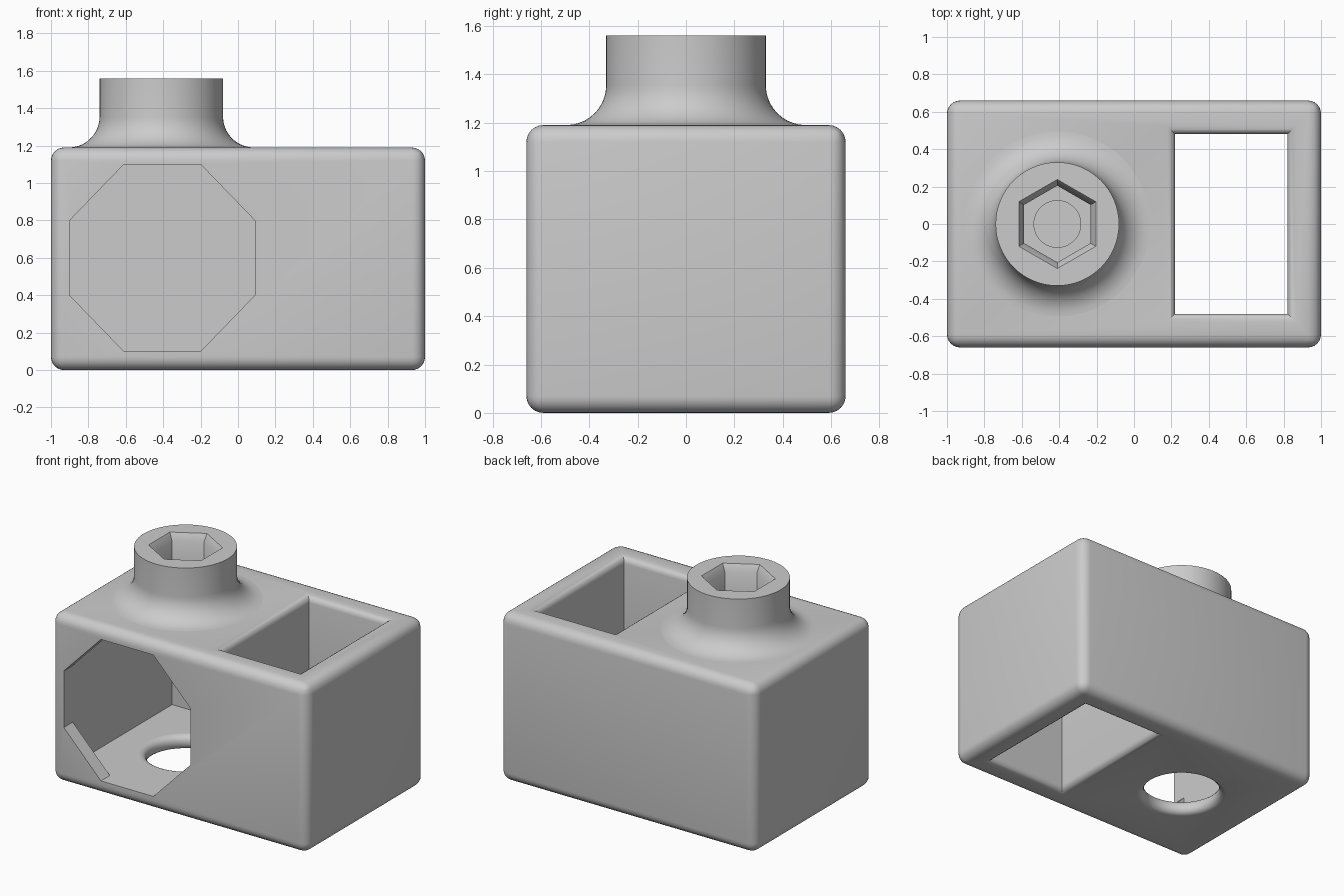
import bpy, bmesh, math
from mathutils import Matrix, Vector

if "Cube" in bpy.data.objects:
    bpy.data.objects.remove(bpy.data.objects["Cube"], do_unlink=True)

grey = bpy.data.materials.new("plain grey")
grey.use_nodes = True
grey.diffuse_color = (0.6, 0.6, 0.6, 1)
grey.node_tree.nodes["Principled BSDF"].inputs["Base Color"].default_value = (0.6, 0.6, 0.6, 1)

AXIS_X = -0.41   # shared axis of neck, socket and drain hole
HEIGHT = 1.19


def finish(bm, name):
    bmesh.ops.recalc_face_normals(bm, faces=bm.faces[:])
    mesh = bpy.data.meshes.new(name)
    bm.to_mesh(mesh)
    bm.free()
    mesh.materials.append(grey)
    obj = bpy.data.objects.new(name, mesh)
    bpy.context.collection.objects.link(obj)
    return obj


def box(name, low, high):
    low, high = Vector(low), Vector(high)
    bm = bmesh.new()
    place = Matrix.Translation((low + high) / 2) @ Matrix.Diagonal((*(high - low), 1))
    bmesh.ops.create_cube(bm, size=1, matrix=place)
    return finish(bm, name)


def loft(name, rings):
    """Closed solid through matching rings of points."""
    bm = bmesh.new()
    loops = [[bm.verts.new(p) for p in ring] for ring in rings]
    n = len(loops[0])
    for a, b in zip(loops, loops[1:]):
        for i in range(n):
            j = (i + 1) % n
            bm.faces.new((a[i], a[j], b[j], b[i]))
    bm.faces.new(loops[0])
    bm.faces.new(loops[-1])
    return finish(bm, name)


def lathe(name, profile, sides=64, turn=0.0):
    """Solid of (radius, z) points around the shared axis."""
    angles = [turn + math.tau * i / sides for i in range(sides)]
    return loft(name, [[(AXIS_X + r * math.cos(a), r * math.sin(a), z) for a in angles]
                       for r, z in profile])


def cut(target, cutter):
    cutter.hide_render = True
    mod = target.modifiers.new("cut", "BOOLEAN")
    mod.operation, mod.solver, mod.object = "DIFFERENCE", "EXACT", cutter
    bpy.context.view_layer.objects.active = target
    bpy.ops.object.modifier_apply(modifier=mod.name)
    bpy.data.objects.remove(cutter, do_unlink=True)


def smooth(obj, degrees):
    bpy.ops.object.select_all(action="DESELECT")
    obj.select_set(True)
    bpy.context.view_layer.objects.active = obj
    bpy.ops.object.shade_smooth_by_angle(angle=math.radians(degrees))


def arc(r, z, radius, start, end, steps=10):
    """Arc points (r, z) about a centre, angles in degrees."""
    span = [math.radians(start + (end - start) * i / steps) for i in range(steps + 1)]
    return [(r + radius * math.cos(t), z + radius * math.sin(t)) for t in span]


# Block with a window straight through it
block = box("block", (-1, -0.66, 0), (1, 0.66, HEIGHT))
cut(block, box("window_cutter", (0.22, -0.48, -1), (0.82, 0.48, 2)))

# Round the window rims and the outer edges
bm = bmesh.new()
bm.from_mesh(block.data)


def on_window(edge):
    return all(abs(v.co.x) < 0.9 for v in edge.verts)


def is_rim(edge):
    return on_window(edge) and abs(edge.verts[0].co.z - edge.verts[1].co.z) < 0.01


def is_outer(edge):
    return (not any(abs(v.co.x) < 0.9 for v in edge.verts)
            and len(edge.link_faces) == 2 and edge.calc_face_angle(0) > 1)


for rule, width, steps in ((is_rim, 0.045, 4), (is_outer, 0.07, 6)):
    bmesh.ops.bevel(bm, geom=[e for e in bm.edges if rule(e) and e.calc_face_angle(0) > 1],
                    offset=width, segments=steps, profile=0.5, affect="EDGES")
bm.to_mesh(block.data)
bm.free()

# Chamber with an octagonal opening in the front wall
cut(block, box("chamber_cutter", (-0.9, -0.56, 0.1), (0.09, 0.55, 1.1)))
octagon = [(-0.61, 0.1), (-0.2, 0.1), (0.09, 0.4), (0.09, 0.8),
           (-0.2, 1.1), (-0.61, 1.1), (-0.9, 0.8), (-0.9, 0.4)]
cut(block, loft("opening_cutter", [[(x, y, z) for x, z in octagon] for y in (-0.8, -0.5)]))

# Round hole in the floor with softened rims
soft = 0.045
cut(block, lathe("hole_cutter", [(0.25 + soft, -0.1)]
                 + arc(0.25 + soft, soft, soft, 270, 180, 5)
                 + arc(0.25 + soft, 0.1 - soft, soft, 180, 90, 5)
                 + [(0.25 + soft, 0.2)]))
smooth(block, 35)

# Neck flaring into the top of the block
fillet = 0.165
neck = lathe("neck", [(0.33 + fillet, HEIGHT - 0.02)]
             + arc(0.33 + fillet, HEIGHT + fillet, fillet, 270, 180)
             + [(0.33, 1.56)])

# Hexagonal socket with a bevelled mouth and a drilled centre
cut(neck, lathe("socket_cutter", [(0.205, 1.24), (0.205, 1.51), (0.238, 1.56), (0.238, 1.7)],
                6, math.pi / 6))
cut(neck, lathe("drill_cutter", [(0.125, 1.2), (0.125, 1.4)], 48))
smooth(neck, 35)
